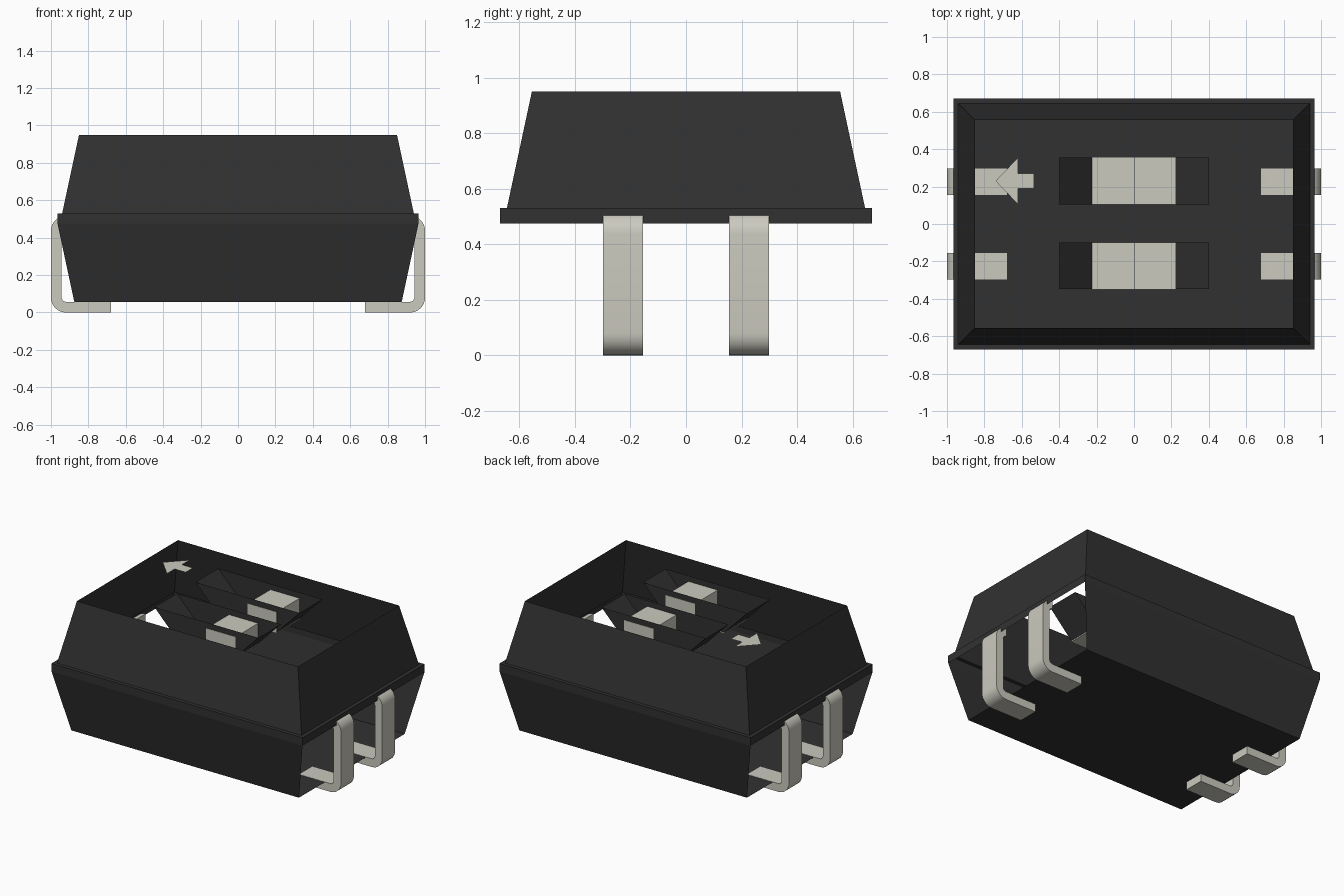
import bpy, bmesh, math

cube = bpy.data.objects.get("Cube")
if cube:
    bpy.data.objects.remove(cube, do_unlink=True)


def material(name, rgb):
    mat = bpy.data.materials.new(name)
    mat.use_nodes = True
    mat.diffuse_color = (*rgb, 1)
    mat.node_tree.nodes["Principled BSDF"].inputs["Base Color"].default_value = (*rgb, 1)
    return mat


BLACK = material("black plastic", (0.031, 0.031, 0.031))
METAL = material("pale metal", (0.60, 0.59, 0.52))


def add_object(name, bm, mat):
    mesh = bpy.data.meshes.new(name)
    bm.to_mesh(mesh)
    bm.free()
    mesh.materials.append(mat)
    obj = bpy.data.objects.new(name, mesh)
    bpy.context.collection.objects.link(obj)
    return obj


def ring(bm, x, y, z):
    """Rectangle of vertices: front left, front right, back right, back left."""
    return [bm.verts.new((sx * x, sy * y, z))
            for sx, sy in ((-1, -1), (1, -1), (1, 1), (-1, 1))]


def wall(bm, low, high, sides):
    for i in sides:
        j = (i + 1) % 4
        bm.faces.new((low[i], low[j], high[j], high[i]))


def prism(name, points, y0, y1, mat):
    """Closed xz outline extruded along y."""
    bm = bmesh.new()
    face = bm.faces.new([bm.verts.new((x, y0, z)) for x, z in points])
    new = bmesh.ops.extrude_face_region(bm, geom=[face])["geom"]
    bmesh.ops.translate(bm, vec=(0, y1 - y0, 0),
                        verts=[v for v in new if isinstance(v, bmesh.types.BMVert)])
    bmesh.ops.recalc_face_normals(bm, faces=bm.faces)
    return add_object(name, bm, mat)


# Upper housing: rim band, ledge and tapered walls, open at the top
bm = bmesh.new()
levels = [ring(bm, 0.965, 0.67, 0.475), ring(bm, 0.965, 0.67, 0.53),
          ring(bm, 0.94, 0.645, 0.53), ring(bm, 0.85, 0.555, 0.95)]
for low, high in zip(levels, levels[1:]):
    wall(bm, low, high, range(4))
add_object("upper_housing", bm, BLACK)

# Lower housing: floor with sloping front and back, open ends
bm = bmesh.new()
low, high = ring(bm, 0.875, 0.58, 0.055), ring(bm, 0.965, 0.67, 0.475)
bm.faces.new(low[::-1])
wall(bm, low, high, (0, 2))
add_object("lower_housing", bm, BLACK)

# Two slots with ramped ends, each holding a stepped slider
TOP, DEEP = 0.95, 0.77
SLIDER = [(-0.225, 0.762), (0.225, 0.762), (0.225, 0.91),
          (0, 0.91), (0, DEEP), (-0.225, DEEP)]
for label, y0, y1 in (("back", 0.105, 0.355), ("front", -0.347, -0.10)):
    bm = bmesh.new()
    sides = [[bm.verts.new((x, y, z)) for x, z in
              ((-0.4, TOP), (-0.225, DEEP), (0.225, DEEP), (0.4, TOP))]
             for y in (y0, y1)]
    a, b = sides
    bm.faces.new(a[::-1])
    bm.faces.new(b)
    for i in (0, 2):
        bm.faces.new((a[i], a[i + 1], b[i + 1], b[i]))
    add_object(label + "_slot", bm, BLACK)
    prism(label + "_slider", SLIDER, y0 - 0.002, y1 + 0.002, METAL)

# Direction arrow
bm = bmesh.new()
outline = [(-0.74, 0.23), (-0.62, 0.105), (-0.62, 0.19), (-0.535, 0.19),
           (-0.535, 0.27), (-0.62, 0.27), (-0.62, 0.355)]
bm.faces.new([bm.verts.new((x, y, 0.95)) for x, y in outline])
add_object("arrow_mark", bm, METAL)


# Bent pins: a strip with rounded bends, folded under the housing
def pin(name, side, y0, y1):
    outer, inner = [(0.68, 0.0)], [(0.68, 0.057)]
    for cz, start in ((0.08, -90), (0.437, 0)):
        for k in range(9):
            t = math.radians(start + 90 * k / 8)
            for pts, r in ((outer, 0.08), (inner, 0.023)):
                pts.append((0.92 + r * math.cos(t), cz + r * math.sin(t)))
    bm = bmesh.new()
    rows = [[bm.verts.new((side * x, y, z)) for x, z in pts]
            for pts, y in ((outer, y0), (outer, y1), (inner, y1), (inner, y0))]
    for i in range(len(outer) - 1):
        for r in range(4):
            s = (r + 1) % 4
            bm.faces.new((rows[r][i], rows[s][i], rows[s][i + 1], rows[r][i + 1]))
    for end in (0, -1):
        bm.faces.new([row[end] for row in rows])
    bmesh.ops.recalc_face_normals(bm, faces=bm.faces)
    obj = add_object(name, bm, METAL)
    bpy.ops.object.select_all(action="DESELECT")
    obj.select_set(True)
    bpy.context.view_layer.objects.active = obj
    bpy.ops.object.shade_smooth_by_angle(angle=math.radians(30))


for x_label, side in (("left", 1), ("right", -1)):
    pin("front_%s_pin" % x_label, side, -0.298, -0.155)
    pin("back_%s_pin" % x_label, side, 0.155, 0.298)
